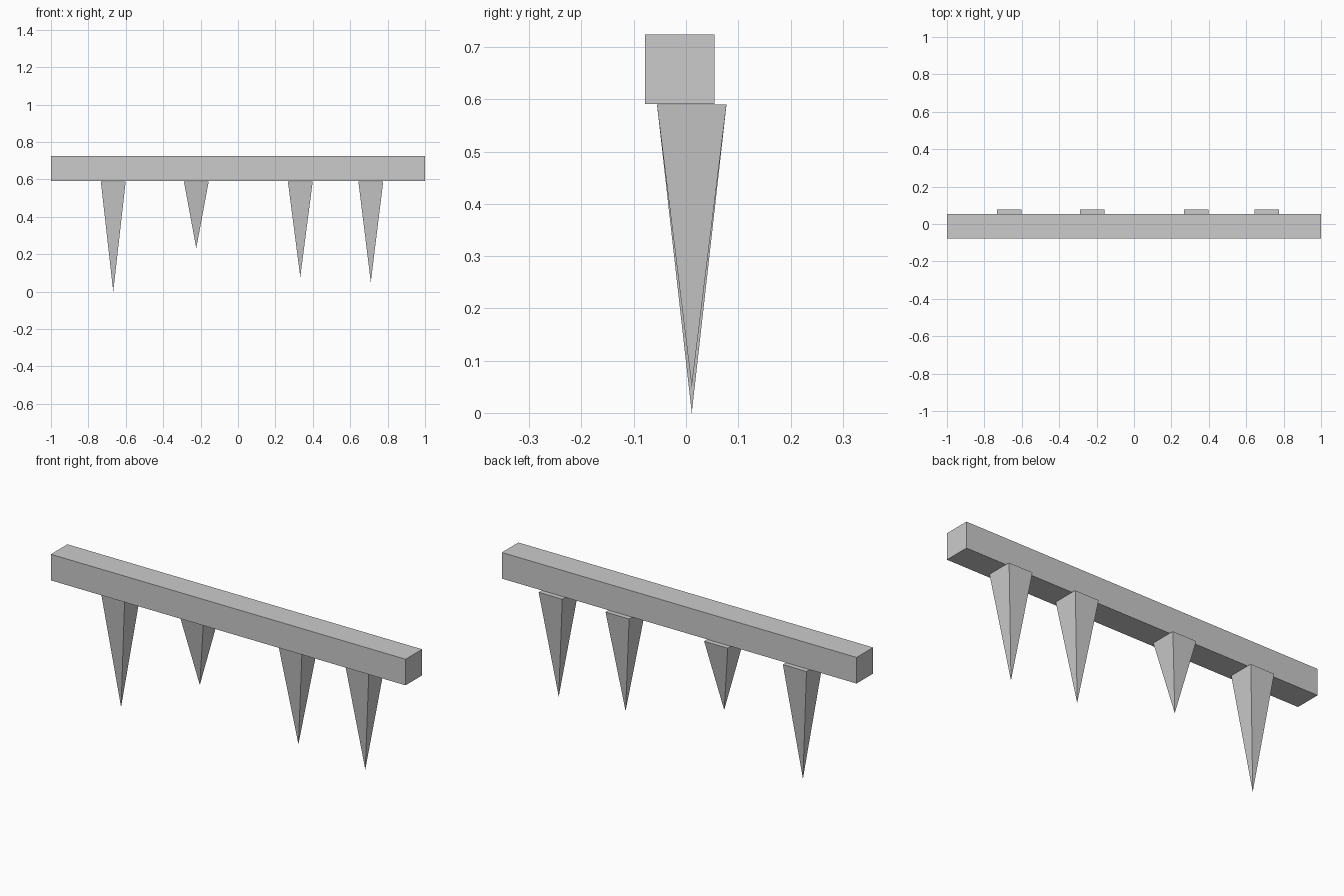
import bpy
import math

if "Cube" in bpy.data.objects:
    bpy.data.objects.remove(bpy.data.objects["Cube"])

grey = bpy.data.materials.new("plain_grey")
grey.diffuse_color = (0.6, 0.6, 0.6, 1)
grey.use_nodes = True
grey.node_tree.nodes["Principled BSDF"].inputs["Base Color"].default_value = grey.diffuse_color

SIDE = 0.133        # width of the beam and of each spike top
BEAM_BOTTOM = 0.591
SPIKE_TOP = 0.59
SPIKE_Y = 0.011


def finish(name):
    obj = bpy.context.object
    obj.name = name
    obj.data.materials.append(grey)
    return obj


# Long square beam
bpy.ops.mesh.primitive_cube_add(size=1, location=(0, -0.012, BEAM_BOTTOM + SIDE / 2))
beam = finish("beam")
beam.scale = (2, SIDE, SIDE)


# Four-sided spikes hanging under the beam: (x, tip height)
for i, (x, tip) in enumerate([(-0.667, 0.0), (-0.223, 0.232), (0.333, 0.078), (0.71, 0.05)], 1):
    depth = SPIKE_TOP - tip
    bpy.ops.mesh.primitive_cone_add(vertices=4, radius1=SIDE / math.sqrt(2), radius2=0, depth=depth,
                                    location=(x, SPIKE_Y, tip + depth / 2),
                                    rotation=(math.pi, 0, math.pi / 4))
    finish(f"spike_{i}")
